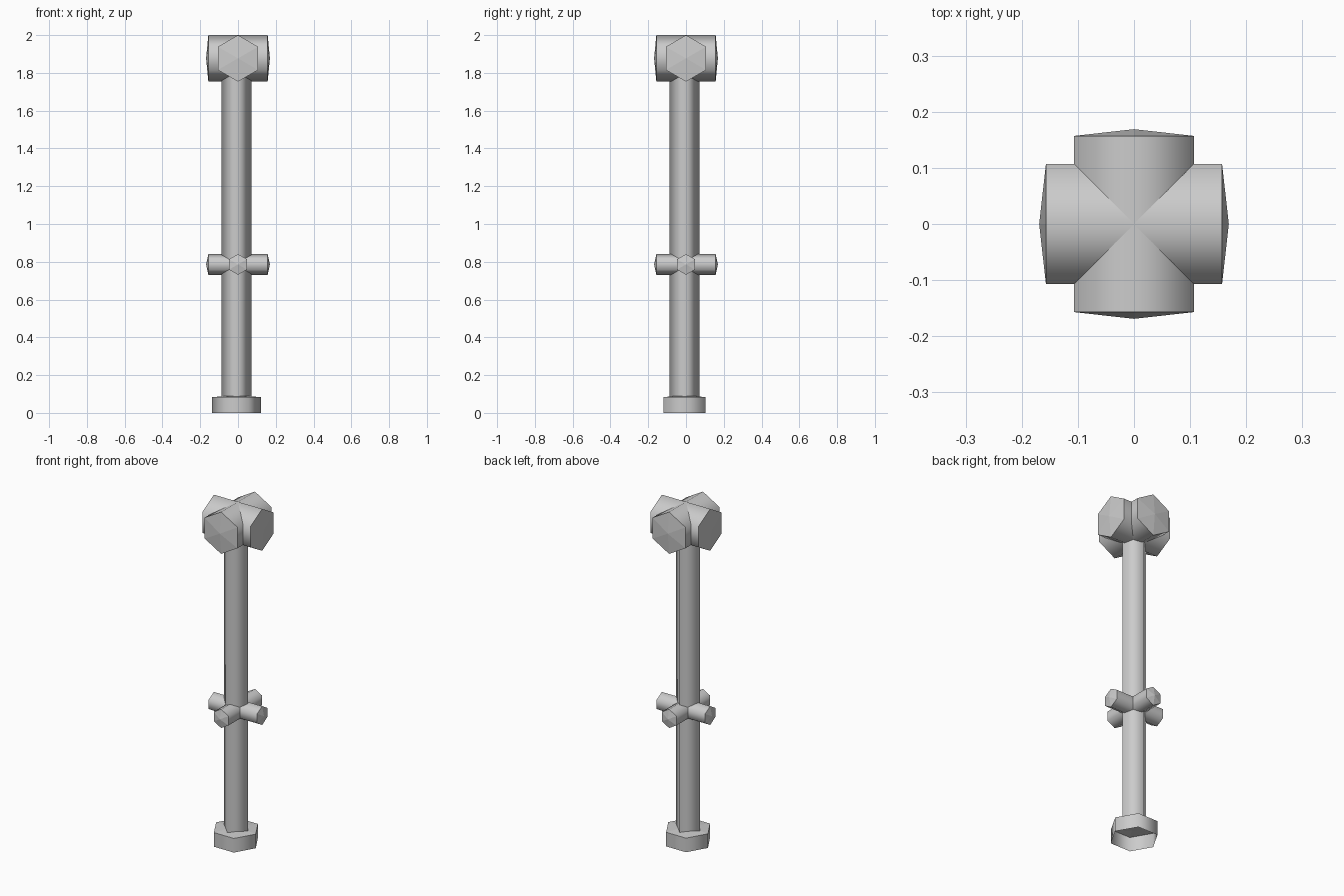
import bpy, bmesh
from math import pi, cos, sin
from mathutils import Matrix, Vector

if "Cube" in bpy.data.objects:
    bpy.data.objects.remove(bpy.data.objects["Cube"])

grey = bpy.data.materials.new("plain_grey")
grey.use_nodes = True
tone = (0.6, 0.6, 0.6, 1)
grey.diffuse_color = tone
grey.node_tree.nodes["Principled BSDF"].inputs["Base Color"].default_value = tone


def prism(name, sides, radius, low, high, low_tip=None, high_tip=None, matrix=Matrix()):
    """Smooth-sided prism along z; each end is open or a shallow pointed cap."""
    bm = bmesh.new()
    rings = []
    for z in (low, high):
        rings.append([bm.verts.new((radius * cos(2 * pi * i / sides),
                                    radius * sin(2 * pi * i / sides), z))
                      for i in range(sides)])
    bottom, top = rings
    for i in range(sides):
        j = (i + 1) % sides
        bm.faces.new((bottom[i], bottom[j], top[j], top[i])).smooth = True
    # caps have their own rim so that the end edge stays sharp
    for ring, tip, flip in ((bottom, low_tip, True), (top, high_tip, False)):
        if tip is None:
            continue
        centre = bm.verts.new((0, 0, tip))
        rim = [bm.verts.new(v.co) for v in ring]
        for i in range(sides):
            a, b = rim[i], rim[(i + 1) % sides]
            bm.faces.new((b, a, centre) if flip else (a, b, centre))
    bm.transform(matrix)
    mesh = bpy.data.meshes.new(name)
    bm.to_mesh(mesh)
    bm.free()
    mesh.materials.append(grey)
    obj = bpy.data.objects.new(name, mesh)
    bpy.context.collection.objects.link(obj)
    return obj


# Crossed bars: the large head and the small pegs, each along x and y
to_x = Matrix.Rotation(pi / 2, 4, "Y")
for part, radius, height in (("head_bar", 0.123, 1.877), ("peg_bar", 0.055, 0.786)):
    for axis, turn in (("x", 0), ("y", pi / 2)):
        place = Matrix.Translation((0, 0, height)) @ Matrix.Rotation(turn, 4, "Z") @ to_x
        prism(part + "_" + axis, 6, radius, -0.157, 0.157, -0.169, 0.169, place)

# Four-sided post and hollow six-sided foot, slightly off the head's axis
offset = Matrix.Translation(Vector((-0.008, -0.008, 0)))
prism("post", 4, 0.079, 0.085, 1.85, 0.085, 1.85, offset)
prism("foot", 6, 0.129, 0, 0.083, None, 0.095, offset)
